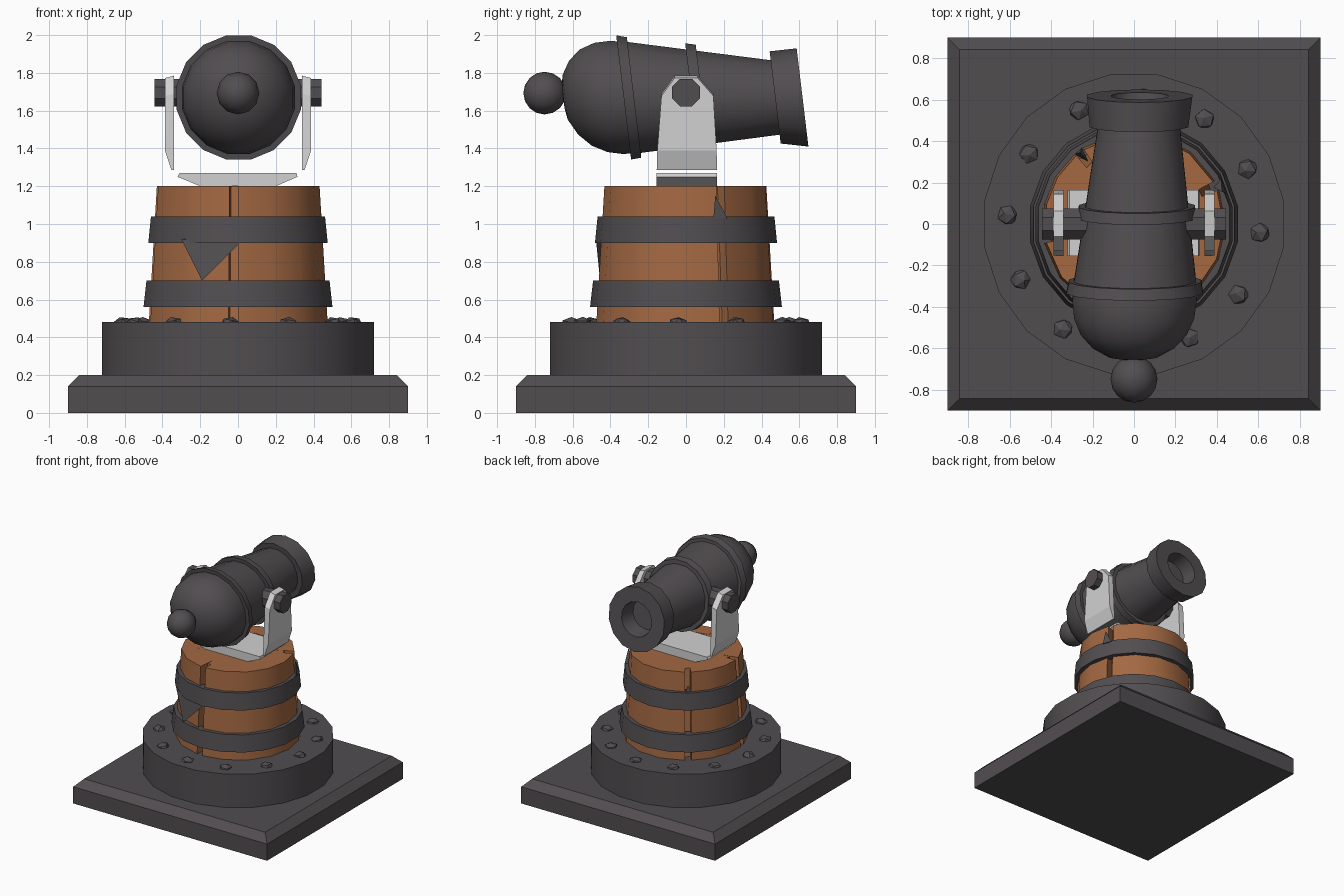
import bpy, bmesh, math, random
from mathutils import Vector, Matrix

if "Cube" in bpy.data.objects:
    bpy.data.objects.remove(bpy.data.objects["Cube"])

random.seed(4)


def mat(name, r, g, b):
    m = bpy.data.materials.new(name)
    m.diffuse_color = (r, g, b, 1)
    m.use_nodes = True
    m.node_tree.nodes["Principled BSDF"].inputs["Base Color"].default_value = m.diffuse_color
    return m


IRON = mat("dark iron", 0.083, 0.075, 0.081)
WOOD = mat("brown wood", 0.37, 0.14, 0.055)
STEEL = mat("light steel", 0.64, 0.64, 0.64)


def finish(name, bm, material, smooth=None):
    bmesh.ops.recalc_face_normals(bm, faces=bm.faces)
    me = bpy.data.meshes.new(name)
    bm.to_mesh(me)
    bm.free()
    me.materials.append(material)
    ob = bpy.data.objects.new(name, me)
    bpy.context.collection.objects.link(ob)
    if smooth:
        bpy.ops.object.select_all(action='DESELECT')
        ob.select_set(True)
        bpy.context.view_layer.objects.active = ob
        bpy.ops.object.shade_smooth_by_angle(angle=math.radians(smooth))
    return ob


def lathe(name, profile, n, material, closed=False, place=None, smooth=35):
    """Revolve (radius, height) points about z; place() maps the result."""
    bm = bmesh.new()
    rings = []
    for r, h in profile:
        ring = []
        for i in range(n):
            a = math.tau * (i + 0.5) / n
            p = Vector((r * math.cos(a), r * math.sin(a), h))
            ring.append(bm.verts.new(place(p) if place else p))
        rings.append(ring)
    pairs = list(zip(rings, rings[1:]))
    if closed:
        pairs.append((rings[-1], rings[0]))
    for a, b in pairs:
        for i in range(n):
            j = (i + 1) % n
            bm.faces.new((a[i], a[j], b[j], b[i]))
    if not closed:
        bm.faces.new(rings[0])
        bm.faces.new(rings[-1])
    return finish(name, bm, material, smooth)


def hull(name, points, material):
    bm = bmesh.new()
    vs = [bm.verts.new(p) for p in points]
    bmesh.ops.convex_hull(bm, input=vs)
    bmesh.ops.dissolve_limit(bm, angle_limit=0.01, verts=bm.verts, edges=bm.edges)
    return finish(name, bm, material)


# Square base plate with chamfered top
hull("base_plate", [(sx * w, sy * w, z) for w, z in ((0.9, 0), (0.9, 0.14), (0.84, 0.2))
                    for sx in (-1, 1) for sy in (-1, 1)], IRON)

# Round plinth
lathe("plinth", [(0.73, 0.19), (0.73, 0.48)], 20, IRON)

# Ring of rough bolts
for k in range(12):
    a = math.radians(30 * k - 4)
    bm = bmesh.new()
    m = (Matrix.Translation((0.61 * math.cos(a), 0.61 * math.sin(a), 0.475))
         @ Matrix.Diagonal((1, 1, 0.65, 1))
         @ Matrix.Rotation(random.uniform(0, 6), 4, 'Z')
         @ Matrix.Rotation(random.uniform(-0.5, 0.5), 4, 'X'))
    bmesh.ops.create_icosphere(bm, subdivisions=1, radius=0.052, matrix=m)
    finish("bolt_%d" % k, bm, IRON)

# Wooden drum: core plus four thick staves with gaps between them
lathe("drum_core", [(0.415, 0.47), (0.36, 1.198)], 16, WOOD)
gaps = [-93, 25, 127, 189, 267]
for k in range(4):
    a0, a1 = math.radians(gaps[k] + 3), math.radians(gaps[k + 1] - 3)
    steps = max(2, round((a1 - a0) / 0.39))
    bm = bmesh.new()
    loops = []
    for i in range(steps + 1):
        a = a0 + (a1 - a0) * i / steps
        loops.append([bm.verts.new((r * math.cos(a), r * math.sin(a), z))
                      for r, z in ((0.475, 0.47), (0.432, 1.2), (0.3, 1.2), (0.34, 0.47))])
    for p, q in zip(loops, loops[1:]):
        for i in range(4):
            j = (i + 1) % 4
            bm.faces.new((p[i], p[j], q[j], q[i]))
    bm.faces.new(loops[0])
    bm.faces.new(loops[-1])
    finish("stave_%d" % k, bm, WOOD, 35)

# Iron hoops
for name, z0, z1, r0, r1 in (("lower_hoop", 0.56, 0.70, 0.508, 0.492),
                             ("upper_hoop", 0.90, 1.04, 0.482, 0.468)):
    lathe(name, [(r0, z0), (r1, z1), (r1 - 0.06, z1), (r0 - 0.06, z0)], 18, IRON, closed=True)

# Bent splinters on the upper hoop
hull("front_splinter", [(-0.3, -0.385, 0.92), (0.01, -0.475, 0.9), (-0.19, -0.455, 0.70),
                        (-0.15, -0.36, 0.92)], IRON)
hull("right_splinter", [(0.445, 0.145, 1.03), (0.42, 0.22, 1.03), (0.425, 0.155, 1.15),
                        (0.38, 0.18, 1.03)], IRON)
hull("back_splinter", [(-0.25, 0.37, 1.03), (-0.29, 0.335, 1.03), (-0.26, 0.345, 1.09),
                       (-0.22, 0.3, 1.03)], IRON)

# Bracket: foot and two side arms
foot = [(-0.31, 1.27), (-0.32, 1.25), (-0.2, 1.2), (0.2, 1.2), (0.315, 1.25), (0.31, 1.27)]
hull("bracket_foot", [(x, y, z) for x, z in foot for y in (-0.155, 0.165)], STEEL)
arm = [(0.145, 1.69), (0.062, 1.785), (-0.06, 1.785), (-0.13, 1.69)]
for side, s in (("left", -1), ("right", 1)):
    pts = [(s * 0.34, y, z) for y, z in arm + [(-0.155, 1.285), (0.165, 1.285)]]
    pts += [(s * 0.387, y, z - 0.012) for y, z in arm]
    pts += [(s * 0.387, y, 1.39) for y in (-0.152, 0.162)]
    pts += [(s * 0.352, y, 1.285) for y in (-0.155, 0.165)]
    hull(side + "_bracket_arm", pts, STEEL)

# Trunnion pin through the bracket
lathe("trunnion", [(0.08, -0.443), (0.08, 0.443)], 8, IRON,
      place=lambda p: Vector((p.z, p.x, p.y + 1.695)))


# Cannon: lathed along y, with rings leaning back and a slight yaw
def gun(p):
    return Vector((p.x + 0.012 + 0.025 * p.z, p.z - 0.12 * p.y, p.y + 1.67))


lathe("cannon_barrel", [(0.06, -0.65), (0.12, -0.64), (0.2, -0.595), (0.26, -0.53), (0.295, -0.45),
                        (0.305, -0.37), (0.3, -0.28), (0.2, 0.48)], 16, IRON, place=gun)
lathe("breech_ring", [(0.335, -0.33), (0.325, -0.275), (0.27, -0.275), (0.27, -0.33)],
      16, IRON, closed=True, place=gun)
lathe("middle_ring", [(0.292, 0.03), (0.285, 0.085), (0.22, 0.085), (0.22, 0.03)],
      16, IRON, closed=True, place=gun)
lathe("muzzle", [(0.17, 0.472), (0.244, 0.472), (0.26, 0.617), (0.14, 0.617), (0.125, 0.49)],
      14, IRON, place=gun)

# Rear knob
bm = bmesh.new()
bmesh.ops.create_uvsphere(bm, u_segments=12, v_segments=8, radius=0.113,
                          matrix=Matrix.Translation((0, -0.748, 1.693)) @ Matrix.Rotation(math.pi / 2, 4, 'X'))
finish("rear_knob", bm, IRON, 50)
